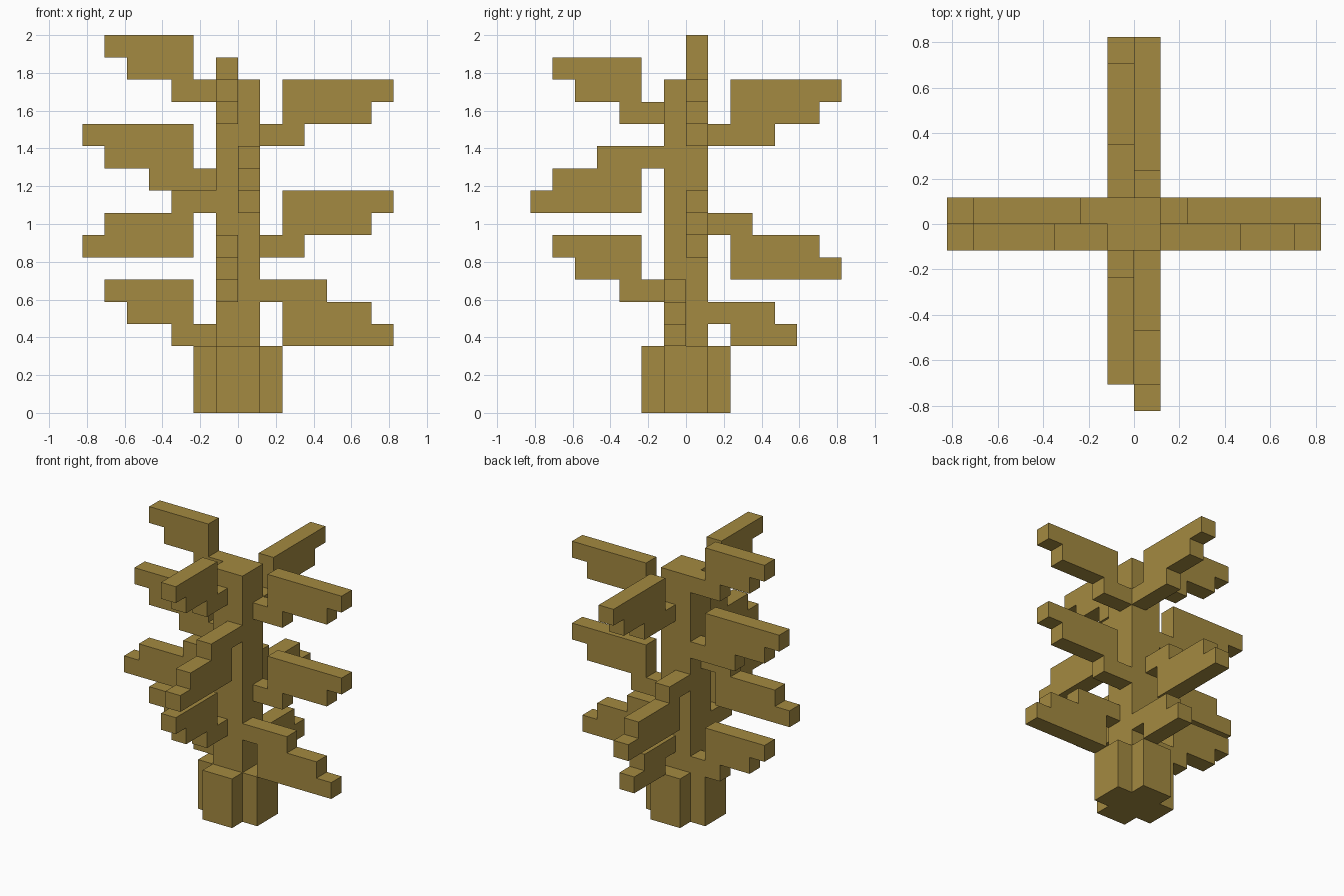
import bpy, bmesh
from mathutils import Vector

if "Cube" in bpy.data.objects:
    bpy.data.objects.remove(bpy.data.objects["Cube"])

U = 2 / 17  # one block

bark = bpy.data.materials.new("dry_plant_brown")
bark.diffuse_color = (0.37, 0.253, 0.052, 1)
bark.use_nodes = True
bark.node_tree.nodes["Principled BSDF"].inputs["Base Color"].default_value = bark.diffuse_color


def prism(name, outline, depth):
    """Extrude a flat outline (in blocks) along a depth vector."""
    bm = bmesh.new()
    face = bm.faces.new([bm.verts.new(Vector(p) * U) for p in outline])
    ext = bmesh.ops.extrude_face_region(bm, geom=[face], use_keep_orig=True)
    moved = [g for g in ext["geom"] if isinstance(g, bmesh.types.BMVert)]
    bmesh.ops.translate(bm, verts=moved, vec=Vector(depth) * U)
    bmesh.ops.recalc_face_normals(bm, faces=bm.faces)
    mesh = bpy.data.meshes.new(name)
    bm.to_mesh(mesh)
    bm.free()
    mesh.materials.append(bark)
    bpy.context.collection.objects.link(bpy.data.objects.new(name, mesh))


def branch(name, axis, sign, lane, z, rows):
    """Stepped branch one block thick; rows are (inner, outer) reaches, bottom up."""
    outer, inner = [], []
    for i, (a, b) in enumerate(rows):
        outer += [(b, z + i), (b, z + i + 1)]
        inner += [(a, z + i), (a, z + i + 1)]
    loop = outer + inner[::-1]
    # drop repeated points where neighbouring rows share a reach
    loop = [p for i, p in enumerate(loop) if p != loop[i - 1]]
    if axis == "x":
        prism(name, [(sign * r, lane, h) for r, h in loop], (0, 1, 0))
    else:
        prism(name, [(lane, sign * r, h) for r, h in loop], (1, 0, 0))


# cross-shaped base and square stem
cross = [(1, 1), (1, 2), (-1, 2), (-1, 1), (-2, 1), (-2, -1),
         (-1, -1), (-1, -2), (1, -2), (1, -1), (2, -1), (2, 1)]
prism("base", [(x, y, 0) for x, y in cross], (0, 0, 3))
prism("stem", [(-1, -1, 3), (1, -1, 3), (1, 1, 3), (-1, 1, 3)], (0, 0, 12))

# branch shapes: rising ones attach at the bottom row, drooping at the top row
RISE_SHORT = [(1, 3), (2, 5), (2, 6)]
RISE_LONG = [(1, 3), (2, 6), (2, 7)]
RISE_THICK = [(1, 4), (2, 6), (2, 7)]
DROOP = [(2, 7), (2, 6), (1, 3)]
DROOP_THICK = [(2, 7), (2, 6), (1, 4)]
DROOP_SMALL = [(2, 5), (1, 4)]

# side, axis, sign, then (lane, height, shape) from top to bottom
sides = [
    ("left", "x", -1, [(0, 14, RISE_SHORT), (0, 10, RISE_THICK),
                       (-1, 7, DROOP), (0, 3, RISE_SHORT)]),
    ("right", "x", 1, [(0, 12, RISE_LONG), (0, 7, RISE_LONG),
                       (-1, 3, DROOP_THICK)]),
    ("front", "y", -1, [(-1, 13, RISE_SHORT), (0, 9, DROOP_THICK),
                        (-1, 5, RISE_SHORT)]),
    ("back", "y", 1, [(0, 12, RISE_THICK), (-1, 6, DROOP),
                      (0, 3, DROOP_SMALL)]),
]
for side, axis, sign, items in sides:
    for n, (lane, z, rows) in enumerate(items, 1):
        branch(f"{side}_branch_{n}", axis, sign, lane, z, rows)
